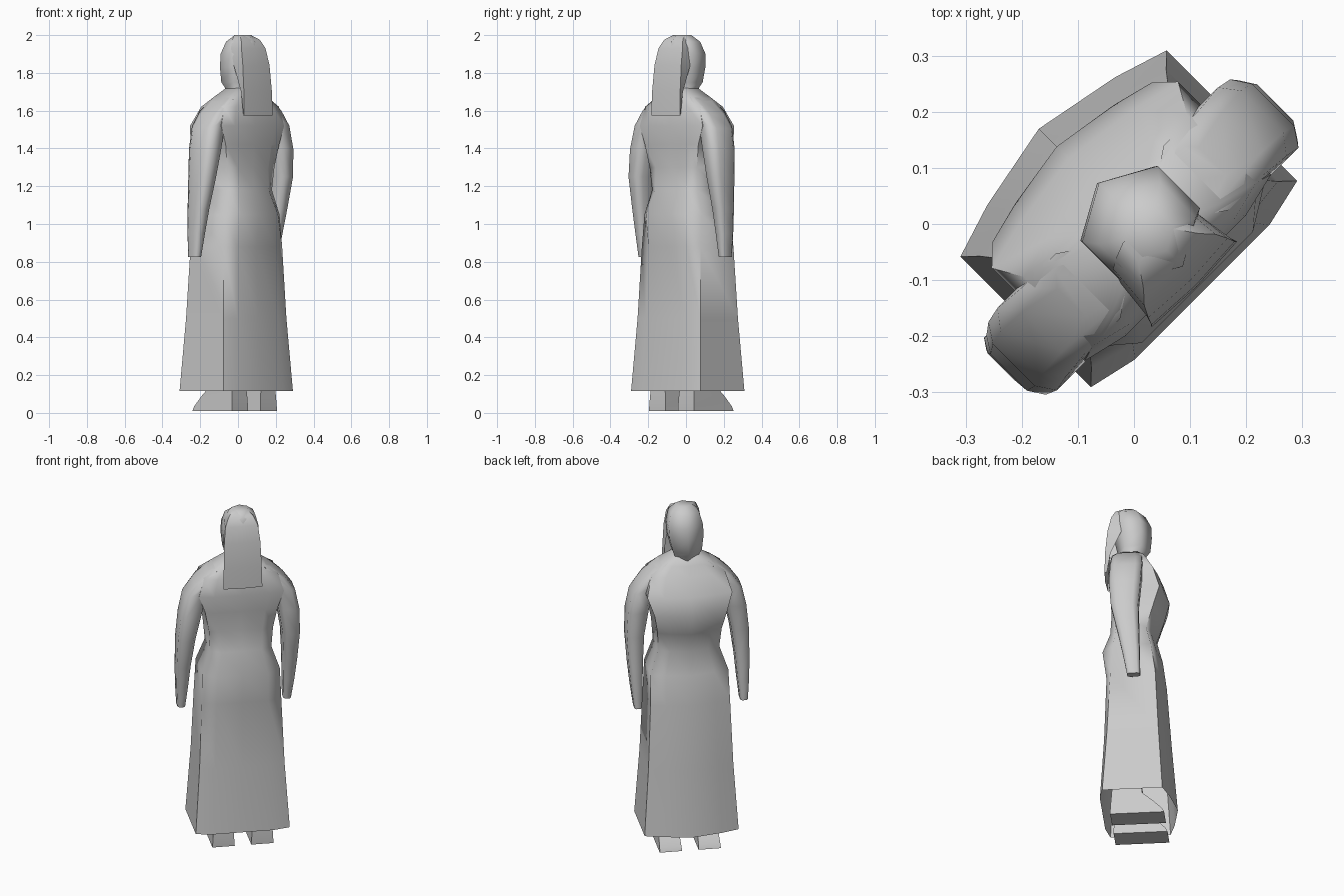
import bpy, bmesh, math
from mathutils import Matrix

cube = bpy.data.objects.get("Cube")
if cube:
    bpy.data.objects.remove(cube)

grey = bpy.data.materials.new("plain grey")
grey.use_nodes = True
grey.diffuse_color = (0.6, 0.6, 0.6, 1)
grey.node_tree.nodes["Principled BSDF"].inputs["Base Color"].default_value = (0.6, 0.6, 0.6, 1)

# The figure is built facing +y, then turned to face the back-right diagonal
TURN = Matrix.Rotation(math.radians(45), 4, "Z")


def loft(name, rings, cap_start=True, cap_end=True, closed=True, angle=70):
    """Skin a list of rings that all have the same number of points."""
    bm = bmesh.new()
    rows = [[bm.verts.new(p) for p in ring] for ring in rings]
    n = len(rows[0])
    for low, high in zip(rows, rows[1:]):
        for i in range(n if closed else n - 1):
            j = (i + 1) % n
            bm.faces.new((low[i], low[j], high[j], high[i]))
    if cap_start:
        bm.faces.new(rows[0])
    if cap_end:
        bm.faces.new(rows[-1])
    bmesh.ops.recalc_face_normals(bm, faces=bm.faces)
    bm.transform(TURN)
    mesh = bpy.data.meshes.new(name)
    bm.to_mesh(mesh)
    bm.free()
    mesh.materials.append(grey)
    obj = bpy.data.objects.new(name, mesh)
    bpy.context.collection.objects.link(obj)
    bpy.ops.object.select_all(action="DESELECT")
    obj.select_set(True)
    bpy.context.view_layer.objects.active = obj
    bpy.ops.object.shade_smooth_by_angle(angle=math.radians(angle))


def body_ring(z, half, front, back, s_front, s_back):
    """Ten-sided section; the s values set how square the corners are."""
    right = [(0, front), (0.62 * half, (1 + s_front) / 2 * front), (half, s_front * front),
             (half, s_back * back), (0.65 * half, back), (0, back)]
    points = right + [(-x, y) for x, y in right[-2:0:-1]]
    return [(x, y, z) for x, y in points]


def oval(z, x, y, rx, ry, sides=8, tilt=0.0, power=1.0):
    """Oval section; a power under one makes it boxier."""
    ring = []
    for i in range(sides):
        a = 2 * math.pi * (i + 0.5) / sides
        c, s = math.cos(a), math.sin(a)
        dx = rx * math.copysign(abs(c) ** power, c)
        dy = ry * math.copysign(abs(s) ** power, s)
        ring.append((x + dx, y + dy, z + tilt * dx))
    return ring


# Long dress, open at the hem, running up to the neck
dress = [
    (0.115, 0.26, 0.24, -0.172, 0.74, 0.88),
    (0.5, 0.235, 0.208, -0.15, 0.74, 0.85),
    (0.88, 0.22, 0.18, -0.138, 0.75, 0.8),
    (1.05, 0.215, 0.158, -0.16, 0.7, 0.6),
    (1.18, 0.17, 0.125, -0.12, 0.65, 0.7),
    (1.3, 0.177, 0.165, -0.112, 0.7, 0.85),
    (1.42, 0.2, 0.195, -0.12, 0.8, 0.9),
    (1.52, 0.235, 0.165, -0.13, 0.75, 0.85),
    (1.62, 0.205, 0.11, -0.12, 0.65, 0.85),
    (1.67, 0.14, 0.075, -0.105, 0.6, 0.8),
    (1.72, 0.065, 0.05, -0.08, 0.5, 0.7),
]
loft("dress", [body_ring(*r) for r in dress], cap_start=False)

# Arms hanging from the shoulders; one swings slightly wider
arm = [
    (1.675, 0.13, -0.02, 0.05, 0.06, -0.5),
    (1.63, 0.18, -0.02, 0.075, 0.085, -0.7),
    (1.54, 0.238, -0.02, 0.068, 0.09, -0.5),
    (1.4, 0.268, -0.025, 0.06, 0.09, -0.1),
    (1.25, 0.283, -0.025, 0.05, 0.078, 0),
    (1.08, 0.283, -0.005, 0.04, 0.06, 0),
    (0.95, 0.278, 0.01, 0.033, 0.048, 0),
    (0.825, 0.272, 0.022, 0.022, 0.037, 0),
]
for name, side, swing in (("right_arm", 1, 0.0), ("left_arm", -1, 0.07)):
    rings = []
    for z, x, y, rx, ry, tilt in arm:
        drop = max(0, 1.45 - z)
        ring = oval(z, x + swing * drop, y - swing * 0.3 * drop, rx, ry, 8, tilt, 0.55)
        rings.append([(side * px, py, pz) for px, py, pz in ring])
    loft(name, rings)

# Neck and six-sided head
head = [
    (1.64, 0, -0.02, 0.08, 0.07),
    (1.72, 0, -0.01, 0.078, 0.078),
    (1.75, 0, 0.0, 0.092, 0.09),
    (1.83, 0.005, -0.005, 0.108, 0.103),
    (1.9, 0.008, -0.01, 0.11, 0.106),
    (1.965, 0.008, -0.025, 0.09, 0.09),
    (2.0, 0.008, -0.03, 0.045, 0.045),
]
loft("head", [oval(*r, sides=6) for r in head])

# Flat fall of hair down the back, its top wrapped round the head
hair = [
    (1.575, 0.108, -0.158, -0.14),
    (1.7, 0.105, -0.155, -0.12),
    (1.84, 0.1, -0.142, -0.06),
    (1.93, 0.09, -0.122, -0.03),
    (1.975, 0.07, -0.1, -0.02),
    (2.0, 0.042, -0.06, -0.01),
]
sheet = []
for z, half, back, edge in hair:
    right = [(half, back + 0.006, z), (0.92 * half, edge, z)]
    sheet.append([(-x, y, h) for x, y, h in right[::-1]] + [(0, back, z)] + right)
loft("hair", sheet, cap_start=False, closed=False, angle=50)

# Feet with sloping insteps and ankles rising into the dress
for name, x in (("right_foot", 0.115), ("left_foot", -0.1)):
    foot = [(0.01, -0.115, 0.18, 0.062), (0.035, -0.115, 0.168, 0.06),
            (0.09, -0.112, 0.115, 0.057), (0.14, -0.108, 0.06, 0.052),
            (0.3, -0.1, 0.04, 0.05)]
    rings = [[(x - w, heel, z), (x + w, heel, z), (x + w, toe, z), (x - w, toe, z)]
             for z, heel, toe, w in foot]
    loft(name, rings, angle=40)
